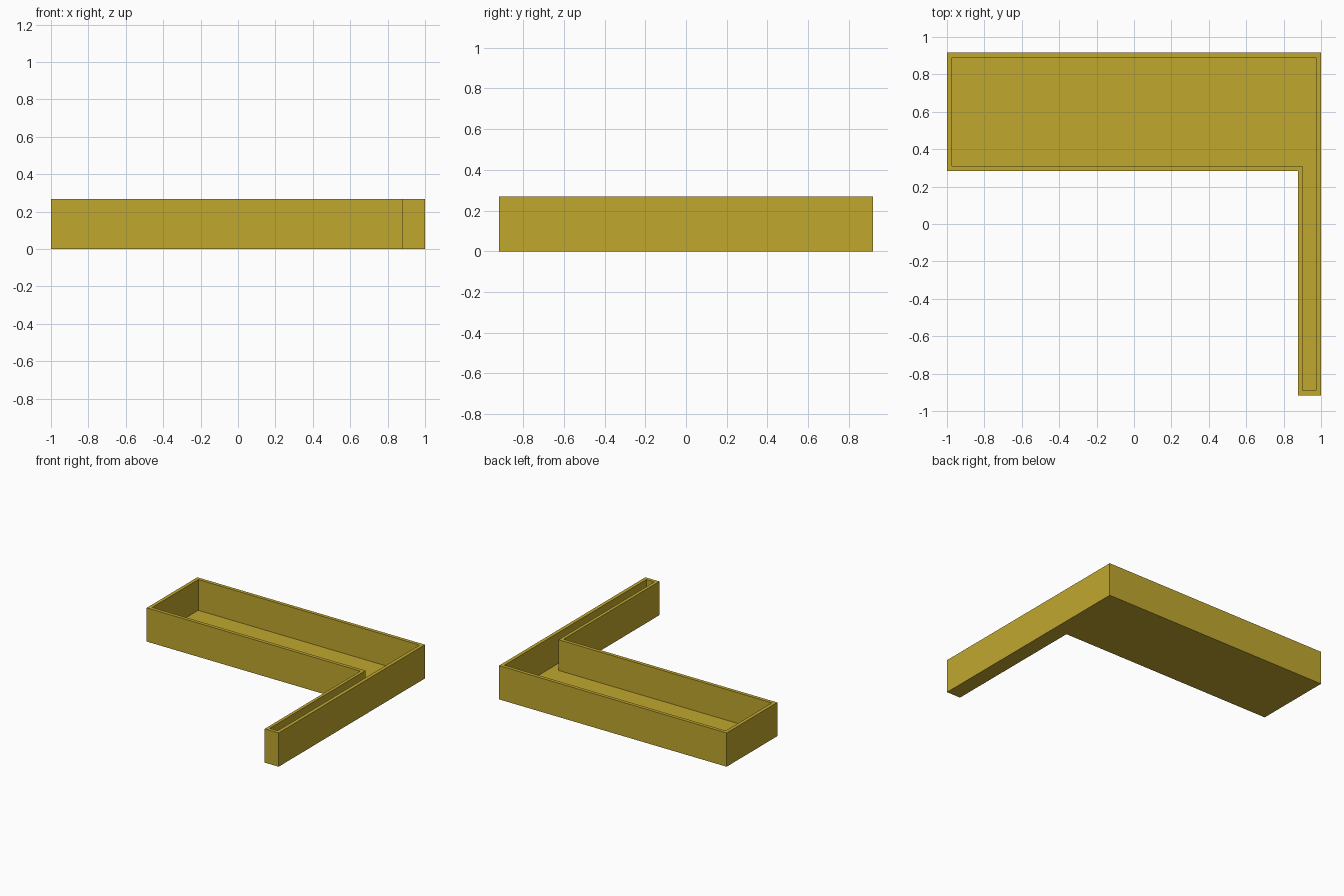
import bpy, bmesh

if "Cube" in bpy.data.objects:
    bpy.data.objects.remove(bpy.data.objects["Cube"])

HEIGHT, FLOOR = 0.268, 0.024

# Plan outlines of the L-shaped tray: outer shell and inner cavity
outer = [(-1, 0.283), (0.877, 0.283), (0.877, -0.918), (1, -0.918), (1, 0.918), (-1, 0.918)]
inner = [(-0.972, 0.311), (0.902, 0.311), (0.902, -0.89), (0.972, -0.89), (0.972, 0.89), (-0.972, 0.89)]

mat = bpy.data.materials.new("mustard yellow")
mat.diffuse_color = (0.53, 0.386, 0.027, 1)
mat.use_nodes = True
mat.node_tree.nodes["Principled BSDF"].inputs["Base Color"].default_value = mat.diffuse_color

bm = bmesh.new()


def ring(outline, z):
    return [bm.verts.new((x, y, z)) for x, y in outline]


def bridge(a, b):
    for i in range(len(a)):
        j = (i + 1) % len(a)
        bm.faces.new((a[i], a[j], b[j], b[i]))


# Underside, outer walls, rim, inner walls, tray floor
rings = [ring(outer, 0), ring(outer, HEIGHT), ring(inner, HEIGHT), ring(inner, FLOOR)]
bm.faces.new(rings[0][::-1])
for a, b in zip(rings, rings[1:]):
    bridge(a, b)
bm.faces.new(rings[-1])
bmesh.ops.recalc_face_normals(bm, faces=bm.faces)

mesh = bpy.data.meshes.new("l_shaped_tray")
bm.to_mesh(mesh)
bm.free()
mesh.materials.append(mat)
tray = bpy.data.objects.new("l_shaped_tray", mesh)
bpy.context.collection.objects.link(tray)
